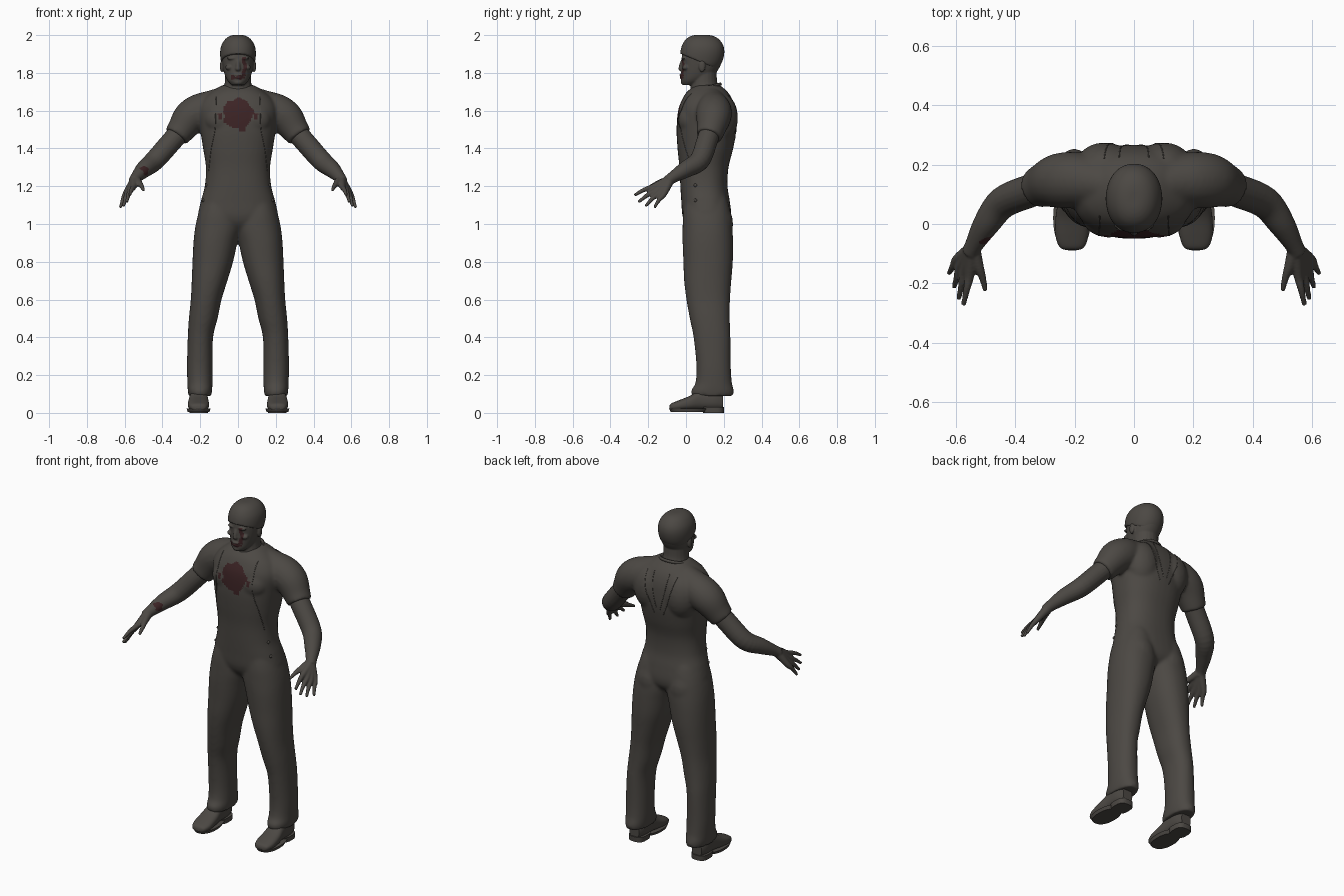
import bpy, bmesh, math
from mathutils import Vector, Matrix
from mathutils.bvhtree import BVHTree

if "Cube" in bpy.data.objects:
    bpy.data.objects.remove(bpy.data.objects["Cube"])


def material(name, rgb):
    m = bpy.data.materials.new(name)
    m.diffuse_color = (*rgb, 1)
    m.use_nodes = True
    m.node_tree.nodes["Principled BSDF"].inputs["Base Color"].default_value = m.diffuse_color
    return m


GREY = material("dusty grey brown", (0.072, 0.065, 0.057))
RED = material("dark dried red", (0.045, 0.017, 0.018))


def spline(keys, steps=5):
    """Catmull-Rom interpolation of equal-length tuples."""
    out = []
    for i in range(len(keys) - 1):
        a, b, c, d = (keys[max(0, min(len(keys) - 1, i + k))] for k in (-1, 0, 1, 2))
        for s in range(steps):
            t = s / steps
            out.append([q + 0.5 * t * (r - p + t * (2 * p - 5 * q + 4 * r - w + t * (3 * (q - r) + w - p)))
                        for p, q, r, w in zip(a, b, c, d)])
    return out + [list(keys[-1])]


def skin(bm, rings):
    """Closed surface through a list of point rings."""
    vs = [[bm.verts.new(p) for p in r] for r in rings]
    n = len(vs[0])
    fs = [bm.faces.new((a[i], a[(i + 1) % n], b[(i + 1) % n], b[i]))
          for a, b in zip(vs, vs[1:]) for i in range(n)]
    fs += [bm.faces.new(vs[0][::-1]), bm.faces.new(vs[-1])]
    bmesh.ops.recalc_face_normals(bm, faces=fs)


def oval(power=2.0, n=36):
    for i in range(n):
        a = 2 * math.pi * i / n
        c, s = math.cos(a), math.sin(a)
        yield math.copysign(abs(c) ** (2 / power), c), math.copysign(abs(s) ** (2 / power), s)


def stack(bm, keys, power=2.2, along="z", side=1):
    """Loft of (position, x0, x1, low, high) cross-sections along z or y."""
    rings = []
    for p, x0, x1, l, h in spline(keys):
        ring = []
        for c, s in oval(power):
            x, d = side * ((x0 + x1) / 2 + c * (x1 - x0) / 2), (l + h) / 2 + s * (h - l) / 2
            ring.append((x, d, p) if along == "z" else (x, p, d))
        rings.append(ring)
    skin(bm, rings)


def limb(bm, keys, side=1, steps=5):
    """Tapering tube through (x, y, z, radius) points."""
    pts = spline(keys, steps)
    rings = []
    for i, p in enumerate(pts):
        d = Vector(pts[min(i + 1, len(pts) - 1)][:3]) - Vector(pts[max(i - 1, 0)][:3])
        u = d.cross(Vector((0, 1, 0.3))).normalized()
        v = d.cross(u).normalized()
        ring = [Vector(p[:3]) + (u * c + v * s) * p[3] for c, s in oval(n=20)]
        rings.append([(side * q.x, q.y, q.z) for q in ring])
    skin(bm, rings)


def ball(bm, centre, radii):
    m = Matrix.Translation(centre) @ Matrix.Diagonal((*radii, 1))
    bmesh.ops.create_uvsphere(bm, u_segments=20, v_segments=12, radius=1, matrix=m)


def finish(name, bm, voxel=None, smooth=4, stained=None):
    """Make the object, fuse its volumes, and stain faces by a rule."""
    me = bpy.data.meshes.new(name)
    bm.to_mesh(me)
    bm.free()
    ob = bpy.data.objects.new(name, me)
    bpy.context.collection.objects.link(ob)
    if voxel:
        r = ob.modifiers.new("fuse", "REMESH")
        r.mode, r.voxel_size = "VOXEL", voxel
        s = ob.modifiers.new("soften", "SMOOTH")
        s.factor, s.iterations = 0.5, smooth
        dg = bpy.context.evaluated_depsgraph_get()
        me = bpy.data.meshes.new_from_object(ob.evaluated_get(dg))
        ob.modifiers.clear()
        ob.data = me
    me.materials.clear()
    me.materials.append(GREY)
    me.materials.append(RED)
    for f in me.polygons:
        f.use_smooth = True
        f.material_index = int(bool(stained and stained(f.center)))
    if not voxel:
        bpy.context.view_layer.objects.active = ob
        ob.select_set(True)
        bpy.ops.object.shade_smooth_by_angle(angle=math.radians(45))
        ob.select_set(False)
    return ob


# Coverall: torso, trouser legs and short sleeves fused together
bm = bmesh.new()
torso = [(0.95, .10, .05, .18), (0.99, .17, .005, .225), (1.04, .21, -.018, .24), (1.12, .197, -.025, .232),
         (1.2, .176, -.03, .22), (1.3, .17, -.035, .225), (1.4, .185, -.045, .25), (1.5, .2, -.05, .266),
         (1.6, .21, -.042, .262), (1.66, .185, -.02, .245), (1.70, .14, .005, .22), (1.735, .085, .05, .18)]
stack(bm, [(z, -w, w, a, b) for z, w, a, b in torso], 2.35)
leg = [(.09, .14, .262, .03, .25), (.12, .137, .266, .028, .253), (.16, .135, .268, .05, .243),
       (.25, .135, .27, .055, .237), (.4, .132, .266, .04, .235), (.5, .108, .26, .02, .232),
       (.6, .087, .25, .002, .233), (.7, .056, .245, -.01, .24), (.8, .026, .241, -.014, .248),
       (.9, .004, .236, -.018, .249), (.98, -.015, .227, -.018, .246), (1.06, -.01, .209, -.015, .236),
       (1.14, .01, .18, .0, .215), (1.2, .03, .15, .03, .18)]
for s in (1, -1):
    stack(bm, leg, 2.2, side=s)
    limb(bm, [(.05, .125, 1.675, .062), (.13, .14, 1.632, .08), (.2, .148, 1.597, .094), (.255, .145, 1.56, .092),
              (.3, .132, 1.5, .076), (.327, .12, 1.463, .068)], s)
    ball(bm, (s * .105, .16, 1.0), (.095, .09, .12))        # seat
    ball(bm, (s * .085, .02, 1.55), (.09, .066, .08))       # chest
    ball(bm, (s * .1, .19, 1.56), (.1, .085, .13))          # shoulder blades


def chest_stain(c):
    if c.y > .06 or c.z < 1.45 or c.z > 1.7:
        return False
    dx, dz = c.x, c.z - 1.585
    a = math.atan2(dz, dx)
    drip = abs(c.x - .022) < .014 and 1.493 < c.z < 1.58
    specks = abs(abs(dx) - .098) < .009 and abs(dz + .015) < .014
    return drip or specks or math.hypot(dx, dz) < .08 * (1 + .06 * math.sin(5 * a + 1) + .04 * math.sin(9 * a))


coverall = finish("coverall", bm, .009, 7, chest_stain)
tree = BVHTree.FromPolygons([v.co for v in coverall.data.vertices], [p.vertices[:] for p in coverall.data.polygons])


def seam(name, pts, facing, radius=.002):
    """Thin stitched edge laid on the coverall's front (-1) or back (1)."""
    keys = []
    for x, z in spline(pts, 6):
        hit = tree.ray_cast(Vector((x, facing, z)), Vector((0, -facing, 0)))[0]
        if hit:
            keys.append((*hit, radius))
    b = bmesh.new()
    limb(b, keys, steps=1)
    finish(name, b)


# Bib edges, back straps, hip buttons
for s, tag in ((1, "left"), (-1, "right")):
    seam("bib_edge_" + tag, [(s * .115, 1.69), (s * .118, 1.6), (s * .122, 1.5), (s * .142, 1.4), (s * .155, 1.28)], -1)
    seam("back_strap_inner_" + tag, [(s * .05, 1.69), (s * .042, 1.6), (s * .012, 1.48)], 1)
    seam("back_strap_outer_" + tag, [(s * .1, 1.68), (s * .08, 1.58), (s * .03, 1.45)], 1)
    for k, z in enumerate((1.205, 1.125)):
        hit = tree.ray_cast(Vector((s * .23, .05, z)), Vector((-s, 0, 0)))[0]
        if hit:
            bm = bmesh.new()
            ball(bm, hit, (.007, .009, .009))
            finish(f"hip_button_{tag}_{k}", bm)

# Shirt collar: tilted loop round the neck
bm = bmesh.new()
R, r = 40, 8
loop = [[bm.verts.new(((.084 + .008 * math.cos(q)) * math.cos(p), .1 + (.082 + .008 * math.cos(q)) * math.sin(p),
                       1.718 + .022 * math.sin(p) + .009 * math.sin(q)))
         for q in (2 * math.pi * j / r for j in range(r))] for p in (2 * math.pi * i / R for i in range(R))]
for i in range(R):
    for j in range(r):
        bm.faces.new((loop[i][j], loop[(i + 1) % R][j], loop[(i + 1) % R][(j + 1) % r], loop[i][(j + 1) % r]))
bmesh.ops.recalc_face_normals(bm, faces=bm.faces[:])
finish("collar", bm)

# Arms with hands
fingers = [((.553, -.172, 1.197), (.574, -.273, 1.152)), ((.57, -.158, 1.178), (.59, -.252, 1.115)),
           ((.584, -.14, 1.166), (.606, -.214, 1.094)), ((.595, -.118, 1.158), (.623, -.167, 1.087))]
for s, tag in ((1, "left"), (-1, "right")):
    bm = bmesh.new()
    limb(bm, [(.27, .14, 1.53, .055), (.345, .113, 1.445, .056), (.44, .073, 1.338, .054), (.497, 0, 1.29, .045),
              (.538, -.07, 1.247, .031), (.55, -.095, 1.228, .03)], s)
    for knuckle, tip in fingers:
        mid = [k + .5 * (t - k) for k, t in zip(knuckle, tip)]
        limb(bm, [(.545, -.085, 1.235, .026), (*knuckle, .0165), (*mid[:2], mid[2] + .006, .0118), (*tip, .008)], s)
    limb(bm, [(.54, -.085, 1.235, .024), (.522, -.145, 1.215, .017), (.51, -.18, 1.2, .0125), (.5, -.225, 1.178, .008)], s)
    wound = Vector((-.5, -.045, 1.283))
    finish("arm_" + tag, bm, .005, 4,
           lambda c: (c - wound).length < .027 + .004 * math.sin(220 * c.z))

# Head with neck, nose, brow, lips, chin and ears
skull = [(1.735, .032, -.018, .05), (1.757, .054, -.026, .1), (1.79, .07, -.026, .15), (1.84, .082, -.024, .183),
         (1.89, .087, -.022, .196), (1.93, .081, -.013, .191), (1.962, .062, .006, .17), (1.98, .038, .032, .142),
         (1.987, .014, .06, .11)]
bm = bmesh.new()
stack(bm, [(z, -w, w, a, b) for z, w, a, b in skull], 2.1)
limb(bm, [(0, .11, 1.65, .09), (0, .1, 1.70, .08), (0, .095, 1.75, .07), (0, .095, 1.82, .068)])
ball(bm, (0, -.021, 1.822), (.016, .02, .014))
limb(bm, [(0, -.015, 1.868, .010), (0, -.024, 1.845, .011), (0, -.028, 1.825, .012)])
ball(bm, (0, -.022, 1.789), (.026, .014, .007))
ball(bm, (0, -.021, 1.776), (.022, .014, .007))
ball(bm, (0, -.01, 1.75), (.026, .018, .014))
for s in (1, -1):
    ball(bm, (s * .034, -.012, 1.877), (.026, .014, .008))
    ball(bm, (s * .046, -.002, 1.828), (.022, .018, .014))
    ball(bm, (s * .087, .085, 1.835), (.009, .018, .032))


def face_stain(c):
    if c.y > .03 or c.z < 1.742:
        return False
    streak = abs(c.x - .034 - .005 * math.sin(90 * c.z)) < .010 and 1.785 < c.z < 1.885
    mouth = abs(c.x) < .036 and abs(c.z - 1.776) < .009 + .004 * math.sin(150 * c.x)
    return streak or mouth


finish("head", bm, .0045, 4, face_stain)

# Hair: swollen skull cap trimmed by a sloping hairline
bm = bmesh.new()
stack(bm, [(z + .014, -w - .008, w + .008, a - .009, b + .007) for z, w, a, b in skull[2:]], 2.1)
bmesh.ops.bisect_plane(bm, geom=bm.verts[:] + bm.edges[:] + bm.faces[:], plane_co=(0, -.03, 1.902),
                       plane_no=(0, .42, 1), clear_inner=True)
bmesh.ops.holes_fill(bm, edges=[e for e in bm.edges if e.is_boundary])
bmesh.ops.recalc_face_normals(bm, faces=bm.faces[:])
finish("hair", bm, .006, 5)

# Shoes with sole and heel
upper = [(-.088, .19, .226, .018, .036), (-.078, .168, .25, .014, .05), (-.04, .154, .264, .012, .066),
         (.02, .155, .264, .014, .09), (.08, .16, .256, .016, .125), (.15, .162, .254, .016, .125),
         (.195, .176, .24, .02, .1)]
for s, tag in ((1, "left"), (-1, "right")):
    bm = bmesh.new()
    stack(bm, upper, 2.5, "y", s)
    finish("shoe_" + tag, bm)
    bm = bmesh.new()
    stack(bm, [(.004, .152, .266, -.08, .11), (.022, .145, .272, -.09, .13)], 2.3, side=s)
    stack(bm, [(0, .16, .256, .09, .2), (.03, .158, .258, .085, .202)], 3, side=s)
    finish("sole_" + tag, bm)
